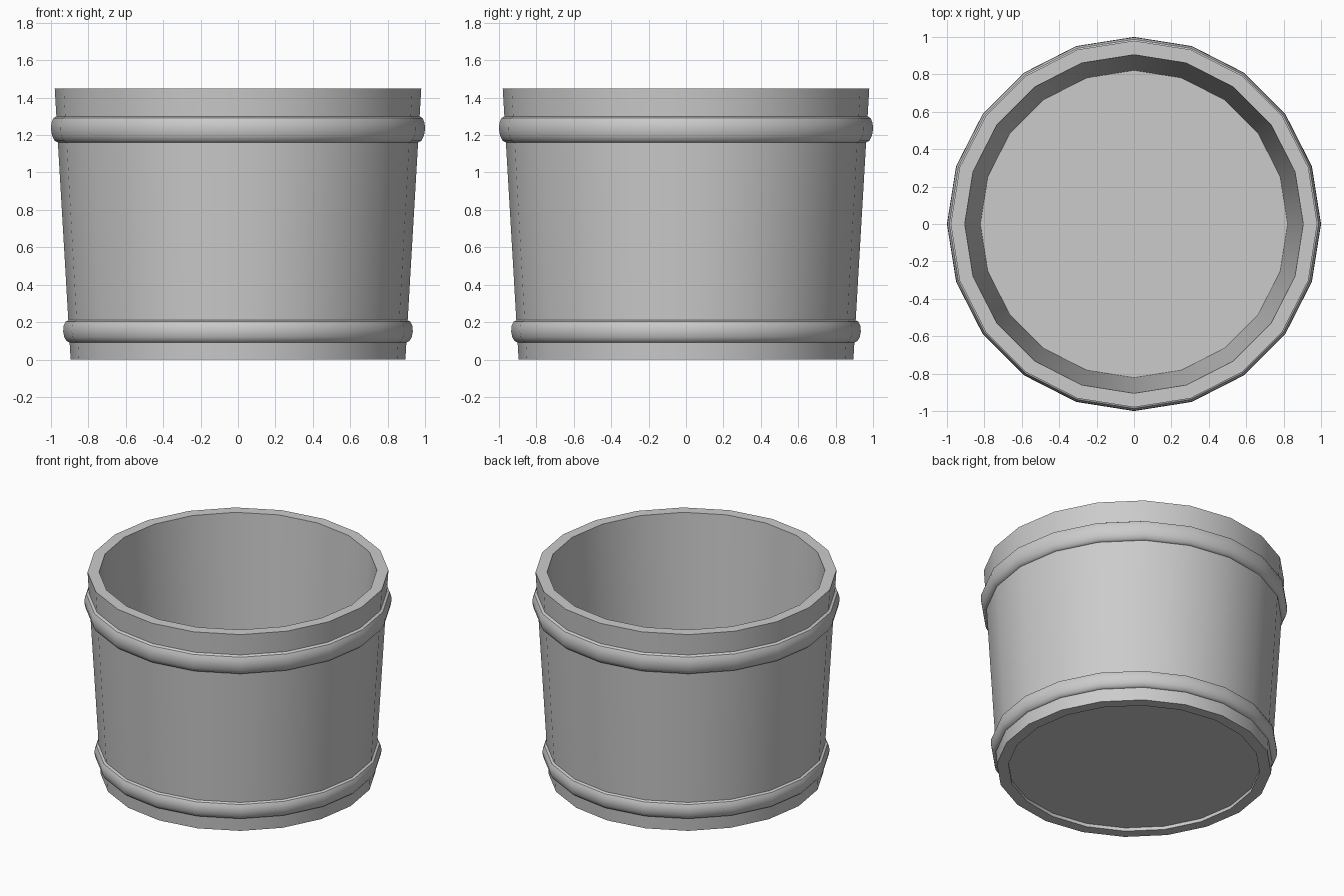
import bpy
import bmesh
from math import cos, sin, pi, radians

SIDES = 20
HEIGHT = 1.45
BASE_R, TOP_R, WALL = 0.895, 0.98, 0.075

cube = bpy.data.objects.get("Cube")
if cube:
    bpy.data.objects.remove(cube, do_unlink=True)

grey = bpy.data.materials.new("plain grey")
grey.use_nodes = True
grey.diffuse_color = (0.6, 0.6, 0.6, 1)
grey.node_tree.nodes["Principled BSDF"].inputs["Base Color"].default_value = grey.diffuse_color


def wall_radius(z):
    return BASE_R + (TOP_R - BASE_R) * z / HEIGHT


def finish(name, bm):
    mesh = bpy.data.meshes.new(name)
    bm.to_mesh(mesh)
    bm.free()
    mesh.materials.append(grey)
    obj = bpy.data.objects.new(name, mesh)
    bpy.context.collection.objects.link(obj)
    bpy.ops.object.select_all(action="DESELECT")
    obj.select_set(True)
    bpy.context.view_layer.objects.active = obj
    bpy.ops.object.shade_smooth_by_angle(angle=radians(35))
    return obj


def lathe(name, profile):
    """Revolve a closed (radius, z) profile around the z axis."""
    bm = bmesh.new()
    rings = [[bm.verts.new((r * cos(2 * pi * i / SIDES), r * sin(2 * pi * i / SIDES), z))
              for r, z in profile] for i in range(SIDES)]
    n = len(profile)
    for i in range(SIDES):
        a, b = rings[i], rings[(i + 1) % SIDES]
        for j in range(n):
            k = (j + 1) % n
            bm.faces.new((a[j], b[j], b[k], a[k]))
    bmesh.ops.recalc_face_normals(bm, faces=bm.faces)
    return finish(name, bm)


def hoop(name, low, high, bulge):
    """Rounded band hugging the tapered wall."""
    steps = 6
    profile = []
    for s in range(steps + 1):
        t = s / steps
        z = low + (high - low) * (0.5 - 0.5 * cos(pi * t))
        profile.append((wall_radius(z) + bulge * sin(pi * t), z))
    # buried back edge
    profile += [(wall_radius(high) - 0.03, high), (wall_radius(low) - 0.03, low)]
    return lathe(name, profile)


# Tapered tub wall with an open middle
lathe("tub_wall", [(BASE_R, 0), (TOP_R, HEIGHT), (TOP_R - WALL, HEIGHT), (BASE_R - WALL, 0)])

# Floor set slightly above the bottom rim
bm = bmesh.new()
bmesh.ops.create_circle(bm, cap_ends=True, segments=SIDES, radius=BASE_R - WALL + 0.003)
bmesh.ops.translate(bm, verts=bm.verts, vec=(0, 0, 0.025))
finish("tub_floor", bm)

# Two hoops
hoop("lower_hoop", 0.09, 0.21, 0.031)
hoop("upper_hoop", 1.16, 1.30, 0.033)
